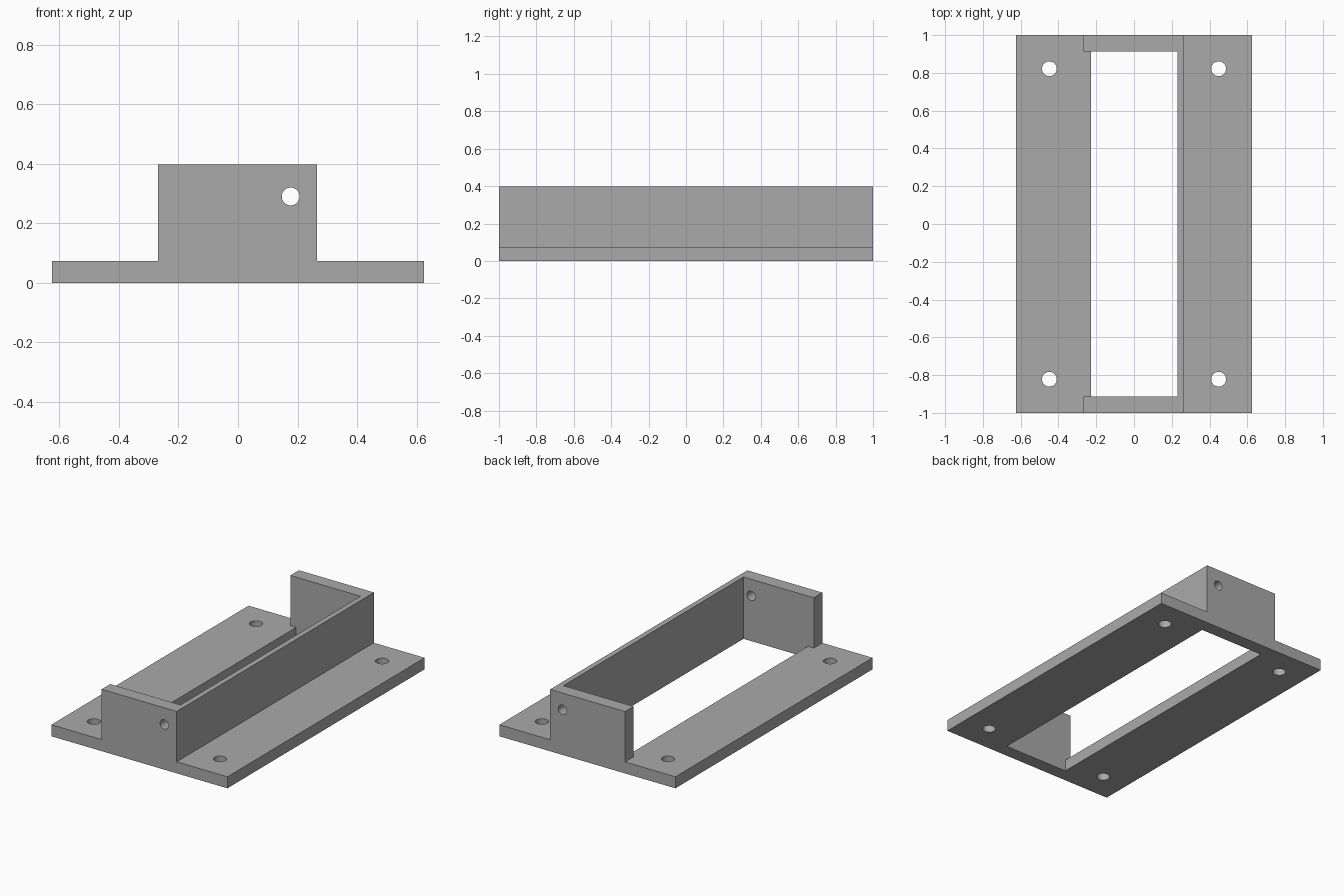
import bpy
import bmesh
from math import radians
from mathutils import Matrix, Vector

cube = bpy.data.objects.get("Cube")
if cube:
    bpy.data.objects.remove(cube, do_unlink=True)

HALF_LENGTH = 1.0
INNER_LENGTH = 0.913
PLATE_HALF_WIDTH, PLATE_TOP = 0.625, 0.074
WALL_TOP = 0.397
WALL_RIGHT, WALL_LEFT = -0.268, 0.265
OPEN_RIGHT, OPEN_LEFT = -0.227, 0.231

grey = bpy.data.materials.new("mid grey")
grey.use_nodes = True
colour = (0.4, 0.4, 0.4, 1)
grey.diffuse_color = colour
grey.node_tree.nodes["Principled BSDF"].inputs["Base Color"].default_value = colour


def make_object(name, bm):
    bmesh.ops.recalc_face_normals(bm, faces=bm.faces)
    mesh = bpy.data.meshes.new(name)
    bm.to_mesh(mesh)
    bm.free()
    mesh.materials.append(grey)
    obj = bpy.data.objects.new(name, mesh)
    bpy.context.collection.objects.link(obj)
    return obj


def extrude_profile(name, points, half_length):
    """Extrude an x-z outline along y."""
    bm = bmesh.new()
    face = bm.faces.new([bm.verts.new((x, -half_length, z)) for x, z in points])
    moved = bmesh.ops.extrude_face_region(bm, geom=[face])["geom"]
    verts = [v for v in moved if isinstance(v, bmesh.types.BMVert)]
    bmesh.ops.translate(bm, verts=verts, vec=Vector((0, 2 * half_length, 0)))
    return make_object(name, bm)


def cylinder(name, radius, depth, matrix):
    bm = bmesh.new()
    bmesh.ops.create_cone(bm, cap_ends=True, segments=40, radius1=radius,
                          radius2=radius, depth=depth, matrix=matrix)
    return make_object(name, bm)


def cut(target, cutter):
    mod = target.modifiers.new("cut", "BOOLEAN")
    mod.operation = "DIFFERENCE"
    mod.solver = "EXACT"
    mod.object = cutter
    cutter.hide_render = True
    bpy.context.view_layer.objects.active = target
    bpy.ops.object.modifier_apply(modifier=mod.name)
    bpy.data.objects.remove(cutter, do_unlink=True)


# Flanged bracket: wide base plate with a raised centre
bracket = extrude_profile("mounting_bracket", [
    (-PLATE_HALF_WIDTH, 0), (PLATE_HALF_WIDTH, 0),
    (PLATE_HALF_WIDTH, PLATE_TOP), (WALL_LEFT, PLATE_TOP),
    (WALL_LEFT, WALL_TOP), (WALL_RIGHT, WALL_TOP),
    (WALL_RIGHT, PLATE_TOP), (-PLATE_HALF_WIDTH, PLATE_TOP)], HALF_LENGTH)

# Cavity leaves two end walls and one side wall, open on the right
cut(bracket, extrude_profile("cavity_cutter", [
    (OPEN_RIGHT, -0.1), (OPEN_LEFT, -0.1), (OPEN_LEFT, 0.5),
    (-0.4, 0.5), (-0.4, PLATE_TOP), (OPEN_RIGHT, PLATE_TOP)], INNER_LENGTH))

# Four screw holes through the base flanges
for x in (-0.448, 0.448):
    for y in (-0.822, 0.822):
        cut(bracket, cylinder("screw_hole_cutter", 0.039, 0.3,
                              Matrix.Translation((x, y, 0.05))))

# Cable hole through both end walls
cut(bracket, cylinder("cable_hole_cutter", 0.03, 3,
                      Matrix.Translation((0.177, 0, 0.29)) @ Matrix.Rotation(radians(90), 4, "X")))

bpy.ops.object.select_all(action="DESELECT")
bracket.select_set(True)
bpy.context.view_layer.objects.active = bracket
bpy.ops.object.shade_smooth_by_angle(angle=radians(30))
